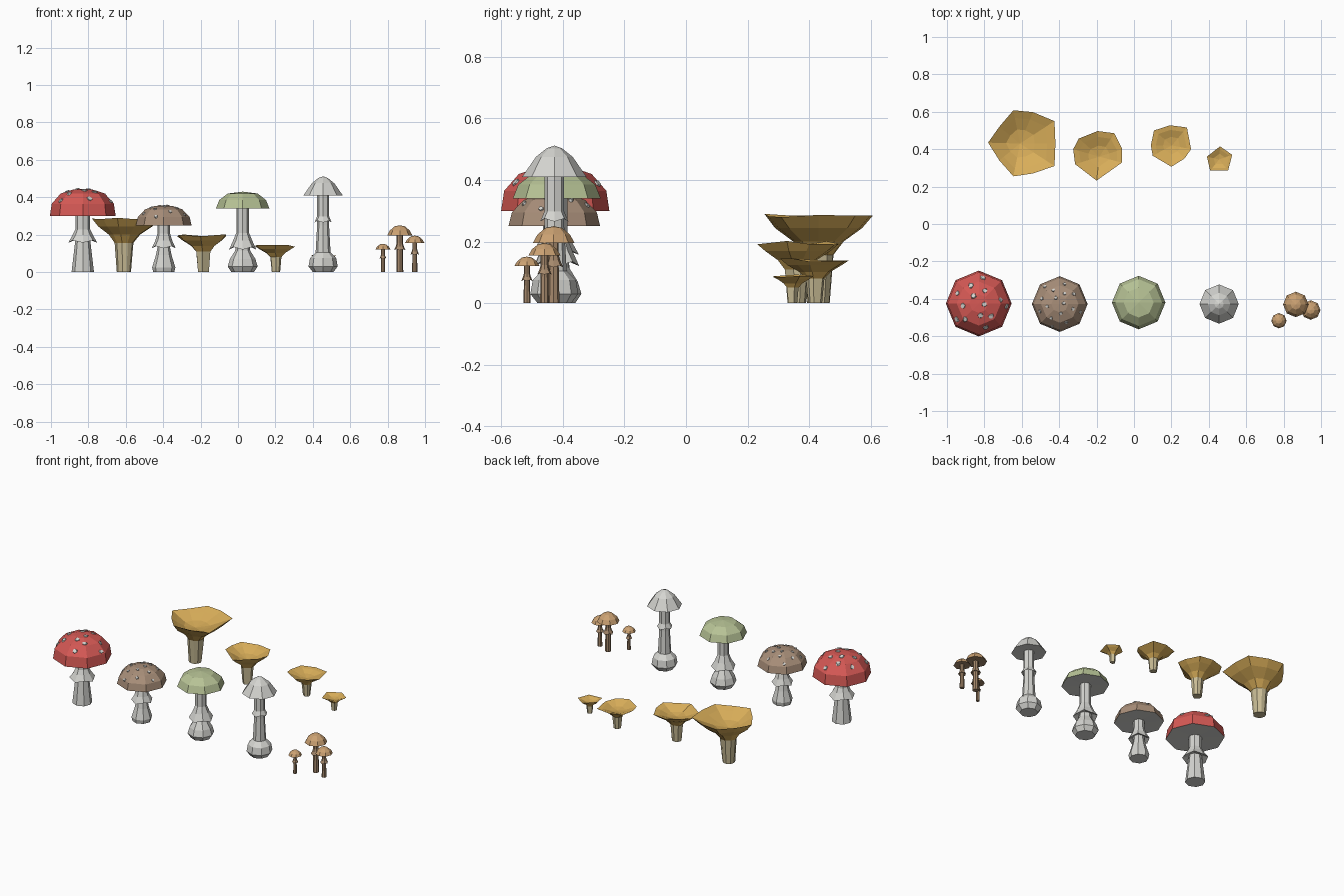
import bpy, bmesh, math, random
from mathutils import Vector, Matrix
from mathutils.bvhtree import BVHTree

random.seed(4)
cube = bpy.data.objects.get("Cube")
if cube:
    bpy.data.objects.remove(cube)


def material(name, r, g, b):
    mat = bpy.data.materials.new(name)
    mat.use_nodes = True
    mat.diffuse_color = (r, g, b, 1)
    mat.node_tree.nodes["Principled BSDF"].inputs["Base Color"].default_value = (r, g, b, 1)
    return mat


pale = material("pale grey", 0.66, 0.66, 0.63)
red = material("red", 0.67, 0.10, 0.09)
tan = material("dull brown", 0.39, 0.27, 0.19)
green = material("sage green", 0.47, 0.54, 0.30)
gold = material("golden yellow", 0.69, 0.42, 0.10)
cream = material("cream", 0.58, 0.50, 0.30)
honey = material("honey brown", 0.60, 0.36, 0.17)
bark = material("stem brown", 0.38, 0.25, 0.15)


def finish(name, bm, mats, underside=False):
    """Turn a bmesh into an object; downward faces may take the second colour."""
    bmesh.ops.recalc_face_normals(bm, faces=bm.faces)
    bm.normal_update()
    if underside:
        for face in bm.faces:
            face.material_index = 1 if face.normal.z < -0.3 else 0
    mesh = bpy.data.meshes.new(name)
    bm.to_mesh(mesh)
    for mat in mats:
        mesh.materials.append(mat)
    obj = bpy.data.objects.new(name, mesh)
    bpy.context.collection.objects.link(obj)


def skin(bm, rings):
    """Bridge a stack of equal rings; a ring of one vertex is a pole."""
    for low, high in zip(rings, rings[1:]):
        n = max(len(low), len(high))
        for i in range(n):
            j = (i + 1) % n
            if len(high) == 1:
                bm.faces.new((low[i], low[j], high[0]))
            elif len(low) == 1:
                bm.faces.new((low[0], high[j], high[i]))
            else:
                bm.faces.new((low[i], low[j], high[j], high[i]))


def lathe(centre, profile, sides=8):
    """Spin (radius, height) points into a faceted solid."""
    bm = bmesh.new()
    rings = []
    for r, z in profile:
        count = sides if r else 1
        rings.append([bm.verts.new((centre[0] + r * math.cos(math.tau * i / sides),
                                    centre[1] + r * math.sin(math.tau * i / sides), z))
                      for i in range(count)])
    skin(bm, rings)
    return bm


def skirt(name, centre, r, low, top_r, high, mat):
    """Ragged collar hanging round a stem."""
    bm = lathe(centre, [(top_r, low * 0.9 + high * 0.1), (r, low),
                        (r * 0.7, low * 0.55 + high * 0.45), (top_r, high)])
    hem = list(bm.verts)[8:16]
    for v in hem[::2]:
        v.co.z -= (high - low) * 0.2
    finish(name, bm, [mat])


def spots(name, bm, centre, reach, size, count):
    """Scatter thin flat warts over a cap in a sunflower pattern."""
    tree = BVHTree.FromBMesh(bm)
    out = bmesh.new()
    for i in range(count):
        d = reach * math.sqrt((i + 0.5) / count)
        a = i * 2.4 + random.uniform(-0.3, 0.3)
        start = Vector((centre[0] + d * math.cos(a), centre[1] + d * math.sin(a), 1))
        hit, normal, _, _ = tree.ray_cast(start, Vector((0, 0, -1)))
        if hit is None:
            continue
        turn = normal.to_track_quat('Z', 'Y').to_matrix().to_4x4()
        made = bmesh.ops.create_cone(out, cap_ends=True, segments=6, depth=0.009,
                                     radius1=size, radius2=size * 0.75,
                                     matrix=Matrix.Translation(hit) @ turn)
        for v in made["verts"]:
            v.co += (v.co - hit) * random.uniform(-0.25, 0.2)
    finish(name, out, [pale])


def mushroom(name, centre, cap, stem, collar, cap_mat, stem_mat, wart=None):
    base = cap[0][1]
    foot = [(0, 0)] + stem + [(stem[-1][0], base + 0.01)]
    finish(name + "_stem", lathe(centre, foot), [stem_mat])
    skirt(name + "_skirt", centre, *collar, stem_mat)
    bm = lathe(centre, [(0, base + 0.004)] + cap)
    finish(name + "_cap", bm, [cap_mat, stem_mat], underside=True)
    if wart:
        spots(name + "_spots", bm, centre, *wart)


# Large capped mushrooms along the front
mushroom("red_mushroom", (-0.83, -0.425),
         [(0.176, 0.30), (0.166, 0.365), (0.118, 0.42), (0.05, 0.442), (0, 0.444)],
         [(0.06, 0), (0.04, 0.17)], (0.077, 0.17, 0.036, 0.235),
         red, pale, (0.152, 0.017, 14))
mushroom("brown_mushroom", (-0.397, -0.428),
         [(0.149, 0.25), (0.138, 0.295), (0.1, 0.335), (0.045, 0.354), (0, 0.356)],
         [(0.056, 0), (0.062, 0.025), (0.042, 0.09), (0.034, 0.13)],
         (0.064, 0.14, 0.034, 0.205), tan, pale, (0.128, 0.011, 16))
mushroom("green_mushroom", (0.025, -0.42),
         [(0.143, 0.34), (0.125, 0.385), (0.08, 0.42), (0, 0.43)],
         [(0.06, 0), (0.08, 0.03), (0.068, 0.07), (0.04, 0.115), (0.034, 0.2)],
         (0.073, 0.135, 0.034, 0.21), green, pale)
mushroom("pale_mushroom", (0.455, -0.428),
         [(0.105, 0.41), (0.06, 0.475), (0.025, 0.503), (0, 0.512)],
         [(0.055, 0), (0.078, 0.03), (0.07, 0.075), (0.04, 0.105), (0.032, 0.25)],
         (0.046, 0.275, 0.03, 0.325), pale, pale)

# Cluster of small honey-coloured mushrooms
for name, x, y, r, low, high in (("tall", 0.865, -0.43, 0.068, 0.195, 0.25),
                                 ("middle", 0.945, -0.46, 0.052, 0.155, 0.195),
                                 ("short", 0.775, -0.517, 0.041, 0.12, 0.151)):
    rise = high - low
    thin = r * 0.24
    mushroom(name + "_small_mushroom", (x, y),
             [(r, low), (r * 0.78, low + rise * 0.5), (r * 0.4, high - rise * 0.1), (0, high)],
             [(thin * 1.15, 0), (thin, low * 0.6)],
             (r * 0.45, low * 0.63, thin, low * 0.8), honey, bark)


def funnel(name, foot, rim, height, stem_r):
    """Trumpet mushroom: a stem flaring to an uneven rim with a shallow dish."""
    bm = bmesh.new()
    middle = Vector((foot[0], foot[1], 0))

    def ring(share, z, wobble=0.0):
        # blend from a regular stem outline to the uneven rim outline
        out = []
        for x, y in rim:
            edge = Vector((x, y, 0)) - middle
            spoke = edge.normalized() * stem_r
            p = middle + spoke.lerp(edge, share)
            out.append(bm.verts.new((p.x, p.y, height * z + random.uniform(-wobble, 0))))
        return out

    rings = [[bm.verts.new(middle)], ring(-0.03, 0), ring(0.06, 0.54), ring(0.3, 0.69),
             ring(0.74, 0.84), ring(1, 1, 0.012), ring(0.7, 0.91), ring(0.25, 0.81),
             [bm.verts.new(middle + Vector((0, 0, height * 0.76)))]]
    skin(bm, rings)
    for face in bm.faces:
        if face.calc_center_median().z < height * 0.53:
            face.material_index = 1
    finish(name, bm, [gold, cream])


# Golden trumpet mushrooms along the back
funnel("largest_trumpet", (-0.61, 0.43),
       [(-0.78, 0.435), (-0.72, 0.34), (-0.645, 0.255), (-0.54, 0.27), (-0.425, 0.31),
        (-0.42, 0.43), (-0.425, 0.55), (-0.54, 0.598), (-0.645, 0.608), (-0.72, 0.52)],
       0.29, 0.042)
funnel("large_trumpet", (-0.185, 0.36),
       [(-0.325, 0.4), (-0.315, 0.32), (-0.2, 0.232), (-0.065, 0.328), (-0.063, 0.4),
        (-0.105, 0.485), (-0.195, 0.497), (-0.295, 0.457)],
       0.202, 0.033)
funnel("medium_trumpet", (0.203, 0.42),
       [(0.09, 0.42), (0.1, 0.365), (0.2, 0.306), (0.27, 0.35), (0.305, 0.4),
        (0.283, 0.516), (0.192, 0.528), (0.107, 0.5)],
       0.147, 0.025)
funnel("small_trumpet", (0.455, 0.345),
       [(0.39, 0.36), (0.407, 0.285), (0.503, 0.285), (0.525, 0.37), (0.46, 0.415)],
       0.093, 0.018)
